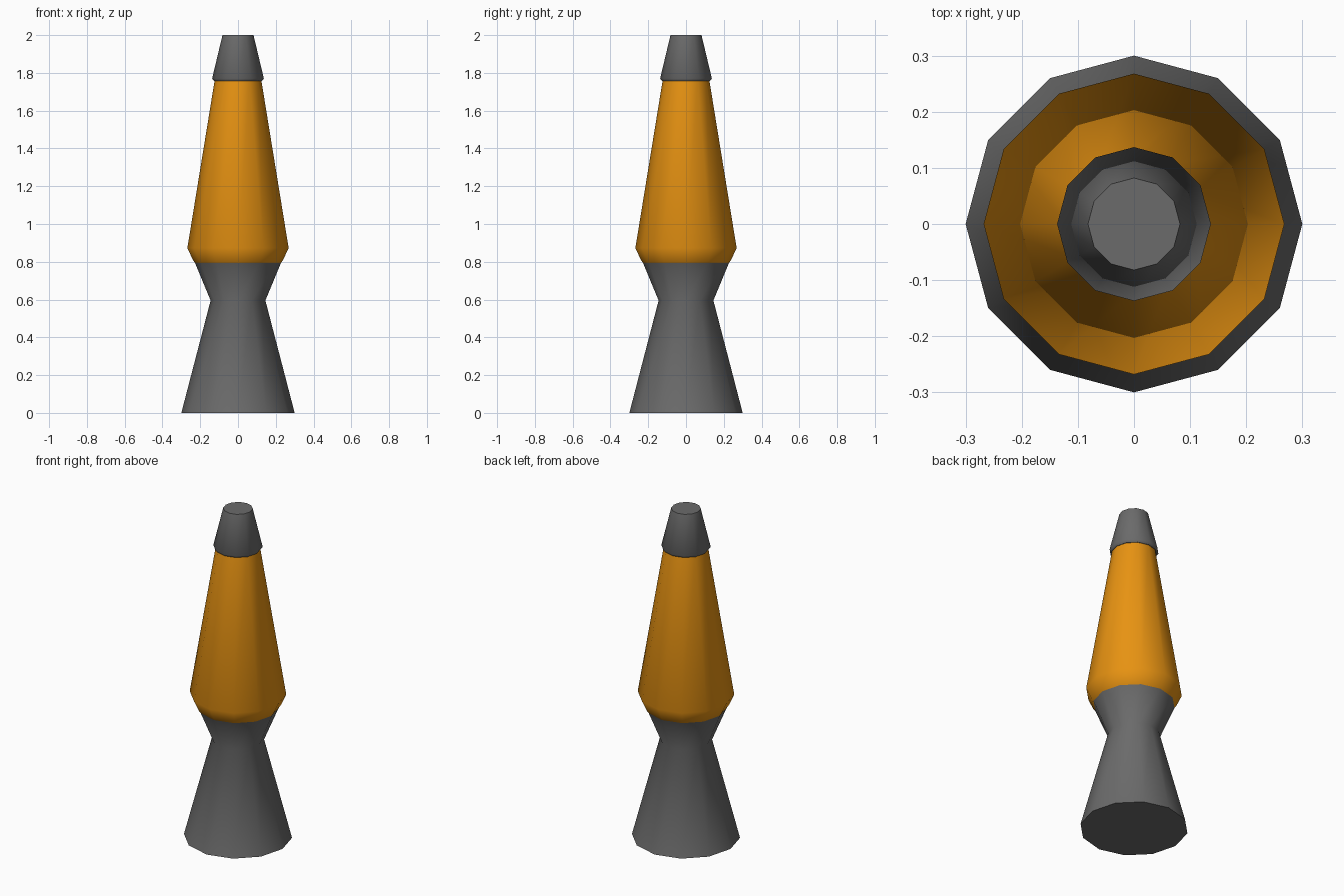
import bpy
import bmesh
import math

cube = bpy.data.objects.get("Cube")
if cube:
    bpy.data.objects.remove(cube, do_unlink=True)

SIDES = 12


def material(name, colour):
    mat = bpy.data.materials.new(name)
    mat.use_nodes = True
    mat.diffuse_color = colour
    mat.node_tree.nodes["Principled BSDF"].inputs["Base Color"].default_value = colour
    return mat


def turned(name, profile, mat):
    """Closed solid of revolution from (radius, height) pairs, bottom to top."""
    bm = bmesh.new()
    rings = []
    for radius, z in profile:
        angles = [2 * math.pi * i / SIDES for i in range(SIDES)]
        rings.append([bm.verts.new((radius * math.cos(a), radius * math.sin(a), z))
                      for a in angles])
    for low, high in zip(rings, rings[1:]):
        for i in range(SIDES):
            j = (i + 1) % SIDES
            bm.faces.new((low[i], low[j], high[j], high[i]))
    bm.faces.new(rings[0][::-1])
    bm.faces.new(rings[-1])
    mesh = bpy.data.meshes.new(name)
    bm.to_mesh(mesh)
    bm.free()
    mesh.materials.append(mat)
    obj = bpy.data.objects.new(name, mesh)
    bpy.context.collection.objects.link(obj)
    bpy.ops.object.select_all(action='DESELECT')
    obj.select_set(True)
    bpy.context.view_layer.objects.active = obj
    bpy.ops.object.shade_smooth_by_angle(angle=math.radians(50))
    return obj


grey = material("grey metal", (0.145, 0.145, 0.145, 1))
orange = material("orange glass", (0.80, 0.29, 0.006, 1))

# Flared stand with a narrow waist
turned("base", [(0.30, 0), (0.145, 0.595), (0.228, 0.795)], grey)

# Tapering vessel, tucked in at the bottom
turned("glass_vessel", [(0.225, 0.79), (0.238, 0.808), (0.268, 0.873), (0.122, 1.77)], orange)

# Cap with a small turned-in lip
turned("cap", [(0.127, 1.757), (0.137, 1.77), (0.082, 2.0)], grey)
